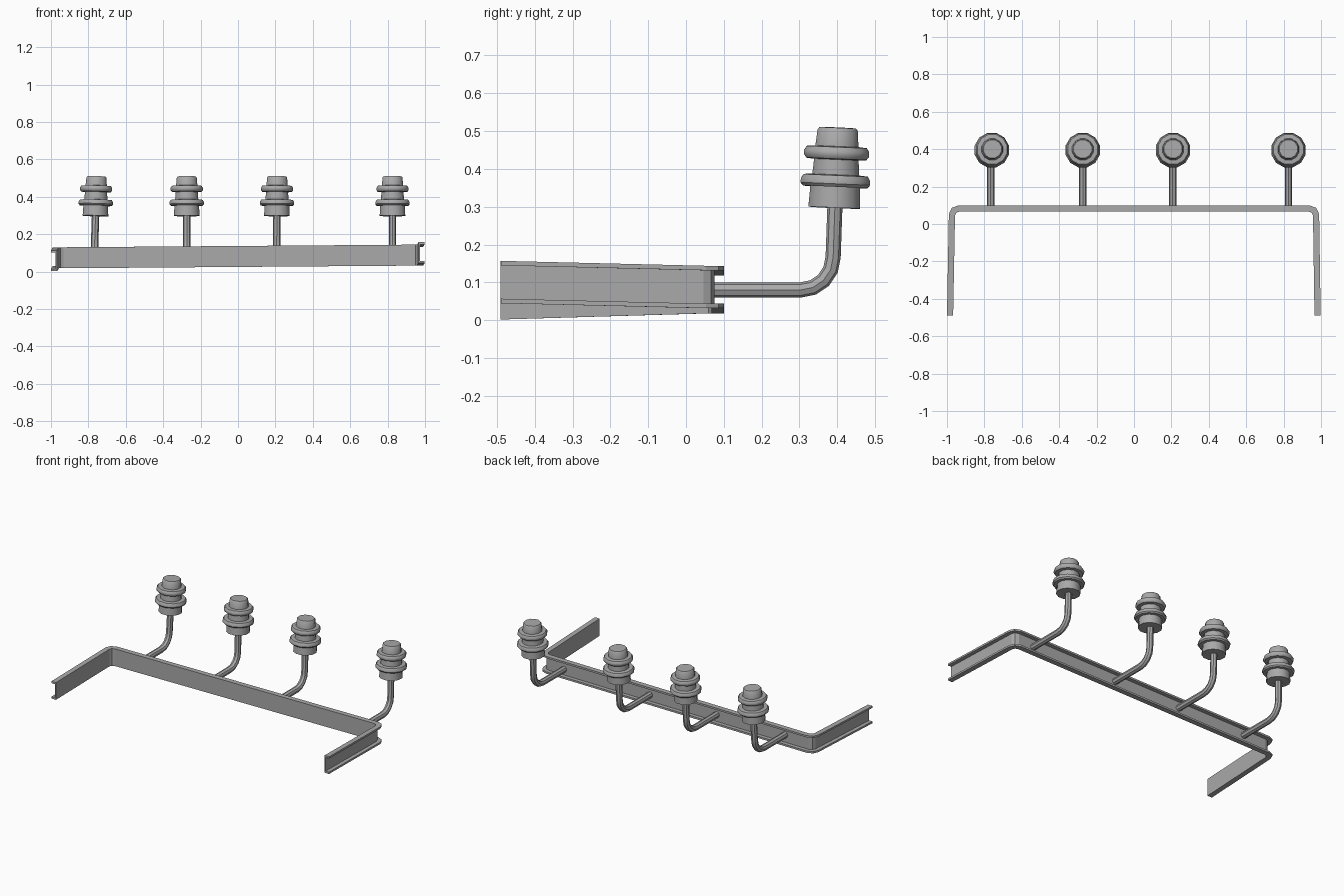
import bpy, bmesh, math
from mathutils import Vector, Matrix

if "Cube" in bpy.data.objects:
    bpy.data.objects.remove(bpy.data.objects["Cube"])

grey = bpy.data.materials.new("galvanised_grey")
grey.use_nodes = True
grey.diffuse_color = (0.4, 0.4, 0.4, 1)
grey.node_tree.nodes["Principled BSDF"].inputs["Base Color"].default_value = (0.4, 0.4, 0.4, 1)


def finish(bm, name, smooth=None):
    bmesh.ops.recalc_face_normals(bm, faces=bm.faces)
    mesh = bpy.data.meshes.new(name)
    bm.to_mesh(mesh)
    bm.free()
    mesh.materials.append(grey)
    obj = bpy.data.objects.new(name, mesh)
    bpy.context.collection.objects.link(obj)
    if smooth:
        bpy.ops.object.select_all(action="DESELECT")
        obj.select_set(True)
        bpy.context.view_layer.objects.active = obj
        bpy.ops.object.shade_smooth_by_angle(angle=math.radians(smooth))
    return obj


def skin(bm, rings):
    """Join rings of vertices with quads and cap both ends."""
    n = len(rings[0])
    for a, b in zip(rings, rings[1:]):
        for i in range(n):
            j = (i + 1) % n
            bm.faces.new((a[i], a[j], b[j], b[i]))
    bm.faces.new(rings[0])
    bm.faces.new(rings[-1])


def sweep(name, path, section, up, smooth=None):
    """Sweep a closed section along a path with mitred corners."""
    bm = bmesh.new()
    pts, up, rings = [Vector(p) for p in path], Vector(up), []
    for i, p in enumerate(pts):
        t_in = (p - pts[max(i - 1, 0)]).normalized()
        t_out = (pts[min(i + 1, len(pts) - 1)] - p).normalized()
        tangent = (t_in + t_out).normalized()
        side = up.cross(tangent).normalized()
        mitre = 1 / tangent.dot(t_out if t_out.length else t_in)
        rings.append([bm.verts.new(p + side * u * mitre + up * v) for u, v in section])
    skin(bm, rings)
    return finish(bm, name, smooth)


# Channel bracket: web on the inside, flanges pointing outwards
depth, height, web, flange = 0.033, 0.112, 0.008, 0.012
channel = [(0, 0), (depth, 0), (depth, flange), (web, flange),
           (web, height - flange), (depth, height - flange), (depth, height), (0, height)]
bracket_path = [(-0.967, -0.49, 0.002), (-0.957, 0.045, 0.018), (-0.95, 0.06, 0.018),
                (-0.932, 0.067, 0.018), (0.932, 0.067, 0.032), (0.95, 0.06, 0.032),
                (0.957, 0.045, 0.032), (0.965, -0.49, 0.045)]
sweep("channel_bracket", bracket_path, channel, (0, 0, 1))

# Insulator outline as (radius, height)
outline = [(0.071, 0), (0.068, 0.055), (0.088, 0.055), (0.095, 0.063), (0.095, 0.073),
           (0.088, 0.085), (0.064, 0.087), (0.061, 0.127), (0.082, 0.129), (0.089, 0.138),
           (0.089, 0.149), (0.082, 0.16), (0.059, 0.162), (0.055, 0.205), (0.05, 0.211)]
SIDES = 12


def insulator(name, base, lean):
    bm = bmesh.new()
    angles = [2 * math.pi * (k + 0.5) / SIDES for k in range(SIDES)]
    skin(bm, [[bm.verts.new((r * math.cos(a), r * math.sin(a), z)) for a in angles]
              for r, z in outline])
    turn = Matrix.Rotation(math.radians(-2.5), 4, "X") @ Matrix.Rotation(lean, 4, "Y")
    bm.transform(Matrix.Translation(base) @ turn)
    return finish(bm, name, 40)


# Bent support pins, each carrying an insulator
circle = [(0.02 * math.cos(k * math.pi / 4), 0.02 * math.sin(k * math.pi / 4)) for k in range(8)]
for i, (x, shift) in enumerate([(-0.766, 0.008), (-0.274, 0), (0.207, 0.002), (0.826, 0)], 1):
    bend = [(x, 0.302 + 0.087 * math.sin(a), 0.167 - 0.087 * math.cos(a))
            for a in (math.radians(22.5 * k) for k in range(5))]
    path = [(x, 0.068, 0.08)] + bend + [(x + shift * 0.6, 0.394, 0.31)]
    sweep(f"support_pin_{i}", path, circle, (1, 0, 0), 30)
    insulator(f"insulator_{i}", (x + shift * 0.5, 0.392, 0.298), shift * 3)
